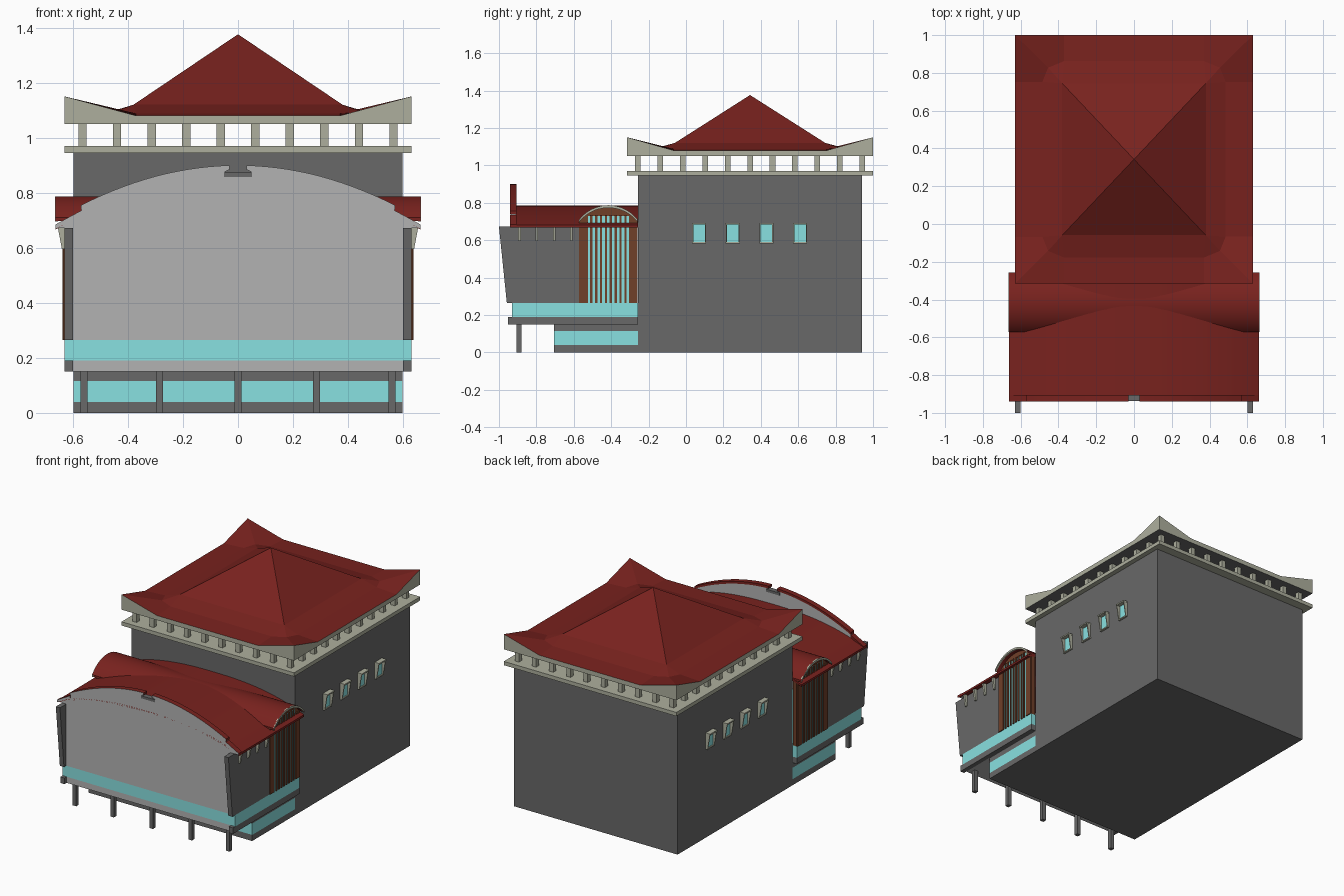
import bpy, bmesh, math

if "Cube" in bpy.data.objects:
    bpy.data.objects.remove(bpy.data.objects["Cube"])


def material(name, r, g, b):
    m = bpy.data.materials.new(name)
    m.diffuse_color = (r, g, b, 1)
    m.use_nodes = True
    m.node_tree.nodes["Principled BSDF"].inputs["Base Color"].default_value = m.diffuse_color
    return m


RED = material("red_tile", 0.19, 0.016, 0.013)
GLASS = material("cyan_glass", 0.25, 0.75, 0.75)
STONE = material("pale_stone", 0.42, 0.43, 0.34)
DARK = material("dark_grey", 0.14, 0.14, 0.14)
LIGHT = material("light_grey", 0.45, 0.45, 0.45)
BROWN = material("brown_wood", 0.16, 0.05, 0.022)


def finish(name, bm, *mats, smooth=False):
    bmesh.ops.recalc_face_normals(bm, faces=bm.faces)
    me = bpy.data.meshes.new(name)
    bm.to_mesh(me)
    bm.free()
    ob = bpy.data.objects.new(name, me)
    bpy.context.collection.objects.link(ob)
    for m in mats:
        me.materials.append(m)
    if smooth:
        bpy.ops.object.select_all(action='DESELECT')
        ob.select_set(True)
        bpy.context.view_layer.objects.active = ob
        bpy.ops.object.shade_smooth_by_angle(angle=math.radians(25))
    return ob


def prism(name, pts, axis, a, b, mat, smooth=False):
    """Extrude a closed profile: (y, z) points along x, or (x, z) points along y."""
    bm = bmesh.new()
    put = (lambda p, t: (t, *p)) if axis == 'x' else (lambda p, t: (p[0], t, p[1]))
    lo, hi = ([bm.verts.new(put(p, t)) for p in pts] for t in (a, b))
    bm.faces.new(lo)
    bm.faces.new(hi)
    n = len(pts)
    for i in range(n):
        j = (i + 1) % n
        bm.faces.new((lo[i], lo[j], hi[j], hi[i]))
    return finish(name, bm, mat, smooth=smooth)


def box(name, x0, x1, y0, y1, z0, z1, mat):
    return prism(name, [(y0, z0), (y1, z0), (y1, z1), (y0, z1)], 'x', x0, x1, mat)


def strip(top, t):
    """Closed band of thickness t hanging under an open curve."""
    return top + [(u, z - t) for u, z in reversed(top)]


# Main block and cornice
CY = 0.3425
box("main_block", -0.597, 0.597, -0.257, 0.94, 0, 0.95, DARK)
box("cornice_slab", -0.63, 0.63, -0.315, 1.0, 0.945, 0.97, STONE)

# Short posts carrying the roof
for i in range(10):
    x = -0.565 + i * 1.13 / 9
    for y in (-0.257, 0.942):
        box("roof_post", x - 0.015, x + 0.015, y - 0.015, y + 0.015, 0.97, 1.05, STONE)
for i in range(1, 10):
    y = -0.257 + i * 0.1199
    for x in (-0.565, 0.565):
        box("roof_post", x - 0.015, x + 0.015, y - 0.015, y + 0.015, 0.97, 1.05, STONE)

# Hipped roof with raised corners: rings of points, 3 per corner
bm = bmesh.new()


def ring(corner):
    out = []
    for sx, sy in ((1, 1), (-1, 1), (-1, -1), (1, -1)):
        trio = corner if sx * sy > 0 else corner[::-1]
        out += [bm.verts.new((sx * x, CY + sy * y, z)) for x, y, z in trio]
    return out


def bridge(r, s, mi):
    for i in range(len(r)):
        j = (i + 1) % len(r)
        bm.faces.new((r[i], r[j], s[j], s[i])).material_index = mi


W, D = 0.63, 0.6575
bottom = ring([(W, 0.41, 1.05), (W, D, 1.05), (0.37, D, 1.05)])
eave = ring([(W, 0.41, 1.08), (W, D, 1.15), (0.37, D, 1.08)])
bend = ring([(0.485, 0.41, 1.088), (0.455, 0.485, 1.092), (0.37, 0.52, 1.088)])
hip = ring([(0.38, 0.402, 1.12)])
apex = bm.verts.new((0, CY, 1.376))
bridge(bottom, eave, 1)
bridge(eave, bend, 0)
for k in range(4):
    a, b, c = bend[3 * k:3 * k + 3]
    h, h2 = hip[k], hip[(k + 1) % 4]
    bm.faces.new((a, b, h))
    bm.faces.new((b, c, h))
    bm.faces.new((c, bend[(3 * k + 3) % 12], h2, h))
    bm.faces.new((h, h2, apex))
bm.faces.new(bottom).material_index = 2
finish("hipped_roof", bm, RED, STONE, DARK)

# Front hall base: stilts, lower storey, floor slab, glass bands
for x in (-0.56, -0.285, 0, 0.285, 0.56):
    box("stilt", x - 0.013, x + 0.013, -0.906, -0.88, 0, 0.15, DARK)
for z0, z1, m in ((0, 0.04, DARK), (0.04, 0.115, GLASS), (0.115, 0.15, DARK)):
    box("lower_storey", -0.597, 0.597, -0.705, -0.257, z0, z1, m)
box("floor_slab", -0.6, 0.6, -0.93, -0.257, 0.15, 0.19, LIGHT)
box("glass_band", -0.63, 0.63, -0.93, -0.257, 0.19, 0.265, GLASS)

# Front wall with arched top, shoulder steps and a centre notch
N = 14
arch = [(0.03 + 0.54 * i / N, 0.9 - 0.145 * ((0.03 + 0.54 * i / N) / 0.57) ** 2) for i in range(N + 1)]
shoulder = [(0.567, 0.737), (0.663, 0.685)]
half = [(0.05, 0.86), (0.05, 0.875), (0.03, 0.885)] + [(x, z - 0.014) for x, z in arch[1:]] \
    + [(0.567, 0.725), (0.655, 0.672), (0.6, 0.672), (0.6, 0.265)]
wall = half + [(-x, z) for x, z in reversed(half)]
prism("front_wall", wall, 'y', -0.935, -0.91, LIGHT)
box("notch_block", -0.05, 0.05, -0.938, -0.905, 0.858, 0.875, DARK)
for s in (-1, 1):
    for name, line in (("arch_cap", arch), ("shoulder_cap", shoulder)):
        pts = strip([(s * x, z) for x, z in line], 0.016)
        cap = prism(name, pts, 'y', -0.94, -0.905, RED, smooth=True)
        cap.data.materials.append(LIGHT)
        for f in cap.data.polygons:      # grey front edge
            if f.normal.y < -0.9:
                f.material_index = 1

# Long vault over the hall, crossed by a barrel over the side bays
vault = [(0.663 * i / 16, 0.786 - 0.105 * abs(i / 16) ** 2.5) for i in range(-16, 17)]
prism("hall_vault", strip(vault, 0.014), 'y', -0.935, -0.257, RED, smooth=True)
R, BY = 0.198, -0.415
A = math.asin(0.157 / R)
barrel = [(BY + R * math.sin(A * i / 10), 0.787 - R + R * math.cos(A * i / 10)) for i in range(-10, 11)]
prism("cross_barrel", strip(barrel, 0.012), 'x', -0.663, 0.663, RED, smooth=True)

for s in (-1, 1):
    # Side wall with leaning front edge
    prism("side_wall", [(-0.958, 0.265), (-0.572, 0.265), (-0.572, 0.672), (-1.0, 0.672)],
          'x', s * 0.6, s * 0.63, DARK)
    box("slab_edge", s * 0.6, s * 0.63, -0.953, -0.257, 0.15, 0.19, DARK)
    # Arched wooden bay with glazing and bars
    inner = [(y, z - 0.012) for y, z in barrel]
    prism("bay_panel", [(-0.572, 0.265)] + inner + [(-0.258, 0.265)], 'x', s * 0.6, s * 0.628, BROWN)
    prism("bay_arch_trim", strip(barrel, 0.014), 'x', s * 0.655, s * 0.665, STONE, smooth=True)
    box("bay_glass", s * 0.6, s * 0.631, -0.525, -0.305, 0.265, 0.73, GLASS)
    for i in range(8):
        y = -0.506 + i * 0.026
        box("bay_bar", s * 0.6, s * 0.637, y - 0.006, y + 0.006, 0.265, 0.735, BROWN)
    for y in (-0.55, -0.282):
        box("bay_jamb", s * 0.6, s * 0.636, y - 0.022, y + 0.022, 0.265, 0.70, BROWN)
    # Eave corbels
    for y in (-0.89, -0.797, -0.705, -0.613):
        prism("eave_corbel", [(s * 0.63, 0.595), (s * 0.64, 0.595), (s * 0.655, 0.675), (s * 0.63, 0.675)],
              'y', y - 0.007, y + 0.007, STONE)
    # Hooded windows on the main block
    for y in (0.07, 0.25, 0.43, 0.61):
        box("window_glass", s * 0.59, s * 0.602, y - 0.032, y + 0.032, 0.59, 0.685, GLASS)
        box("window_hood", s * 0.59, s * 0.63, y - 0.038, y + 0.038, 0.683, 0.692, STONE)
        box("window_sill", s * 0.59, s * 0.61, y - 0.038, y + 0.038, 0.583, 0.591, STONE)
        for e in (-1, 1):
            prism("window_jamb", [(s * 0.59, 0.583), (s * 0.61, 0.583), (s * 0.628, 0.69), (s * 0.59, 0.69)],
                  'y', y + e * 0.031, y + e * 0.037, STONE)
